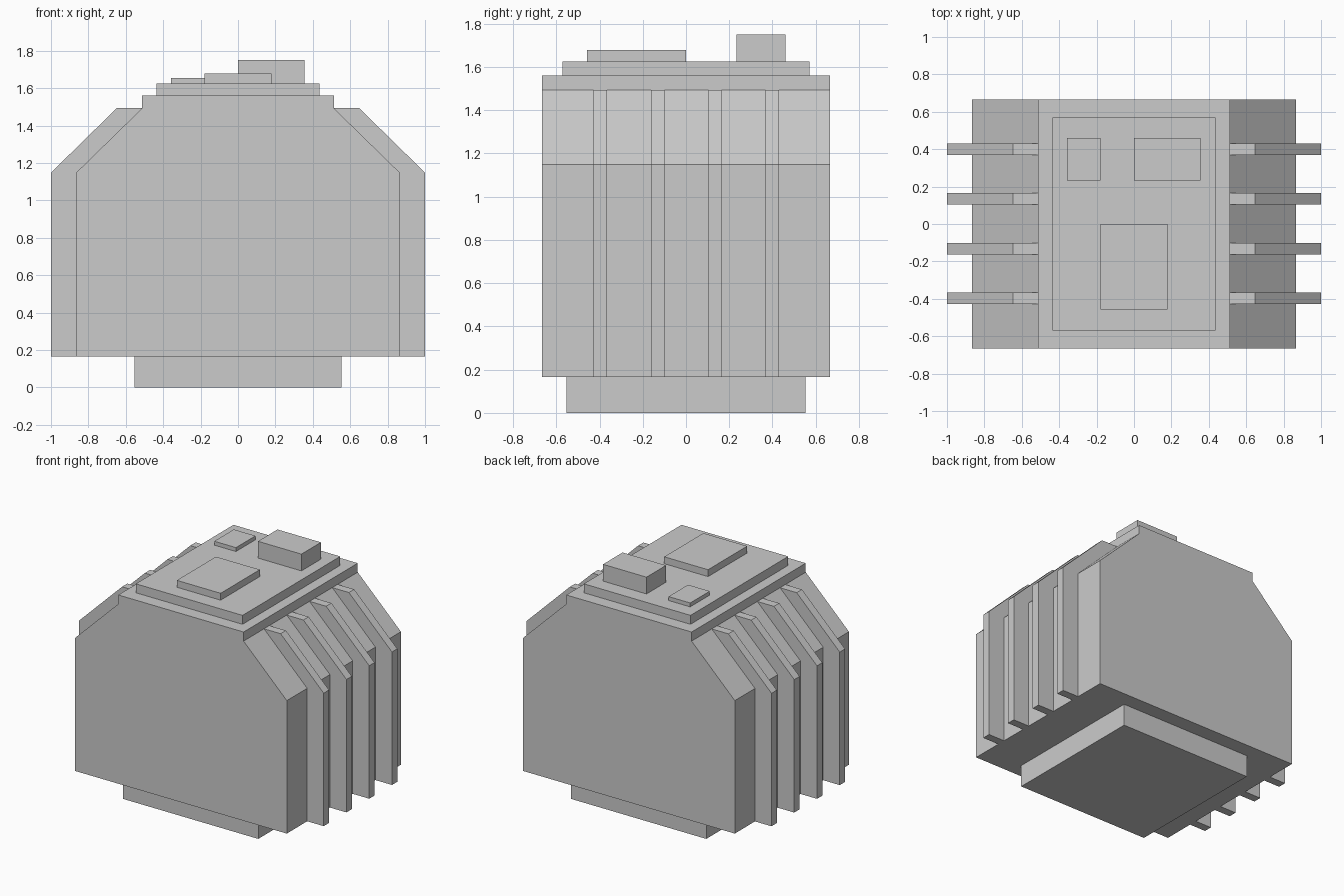
import bpy, bmesh

if "Cube" in bpy.data.objects:
    bpy.data.objects.remove(bpy.data.objects["Cube"])


def prism(name, profile, y0, y1):
    """Extrude an x-z profile from y0 to y1."""
    bm = bmesh.new()
    face = bm.faces.new([bm.verts.new((x, y0, z)) for x, z in profile])
    ext = bmesh.ops.extrude_face_region(bm, geom=[face])
    verts = [v for v in ext["geom"] if isinstance(v, bmesh.types.BMVert)]
    bmesh.ops.translate(bm, verts=verts, vec=(0, y1 - y0, 0))
    bmesh.ops.recalc_face_normals(bm, faces=bm.faces)
    mesh = bpy.data.meshes.new(name)
    bm.to_mesh(mesh)
    bm.free()
    obj = bpy.data.objects.new(name, mesh)
    bpy.context.collection.objects.link(obj)
    return obj


def box(name, x0, x1, y0, y1, z0, z1):
    return prism(name, [(x0, z0), (x1, z0), (x1, z1), (x0, z1)], y0, y1)


# Base plinth
box("base", -0.553, 0.553, -0.553, 0.553, 0, 0.166)

# Main housing with chamfered shoulders and a short upright lip
half = [(0.865, 0.166), (0.865, 1.148), (0.512, 1.493), (0.512, 1.56)]
prism("housing", half + [(-x, z) for x, z in reversed(half)], -0.666, 0.666)

# Cooling fins, mirrored to both sides
fin_profile = [(0.865, 0.166), (1.0, 0.166), (1.0, 1.148),
               (0.648, 1.493), (0.512, 1.493), (0.865, 1.148)]
for i in range(4):
    y = -0.397 + i * 0.2655
    fin = prism(f"cooling_fin_{i + 1}", fin_profile, y - 0.031, y + 0.031)
    fin.modifiers.new("mirror", "MIRROR").use_axis[0] = True

# Top plate and the blocks on it
box("top_plate", -0.436, 0.436, -0.57, 0.57, 1.56, 1.626)
box("tall_block", 0, 0.355, 0.233, 0.461, 1.626, 1.75)
box("small_block", -0.357, -0.18, 0.233, 0.461, 1.626, 1.655)
box("front_block", -0.18, 0.178, -0.457, 0, 1.626, 1.677)
